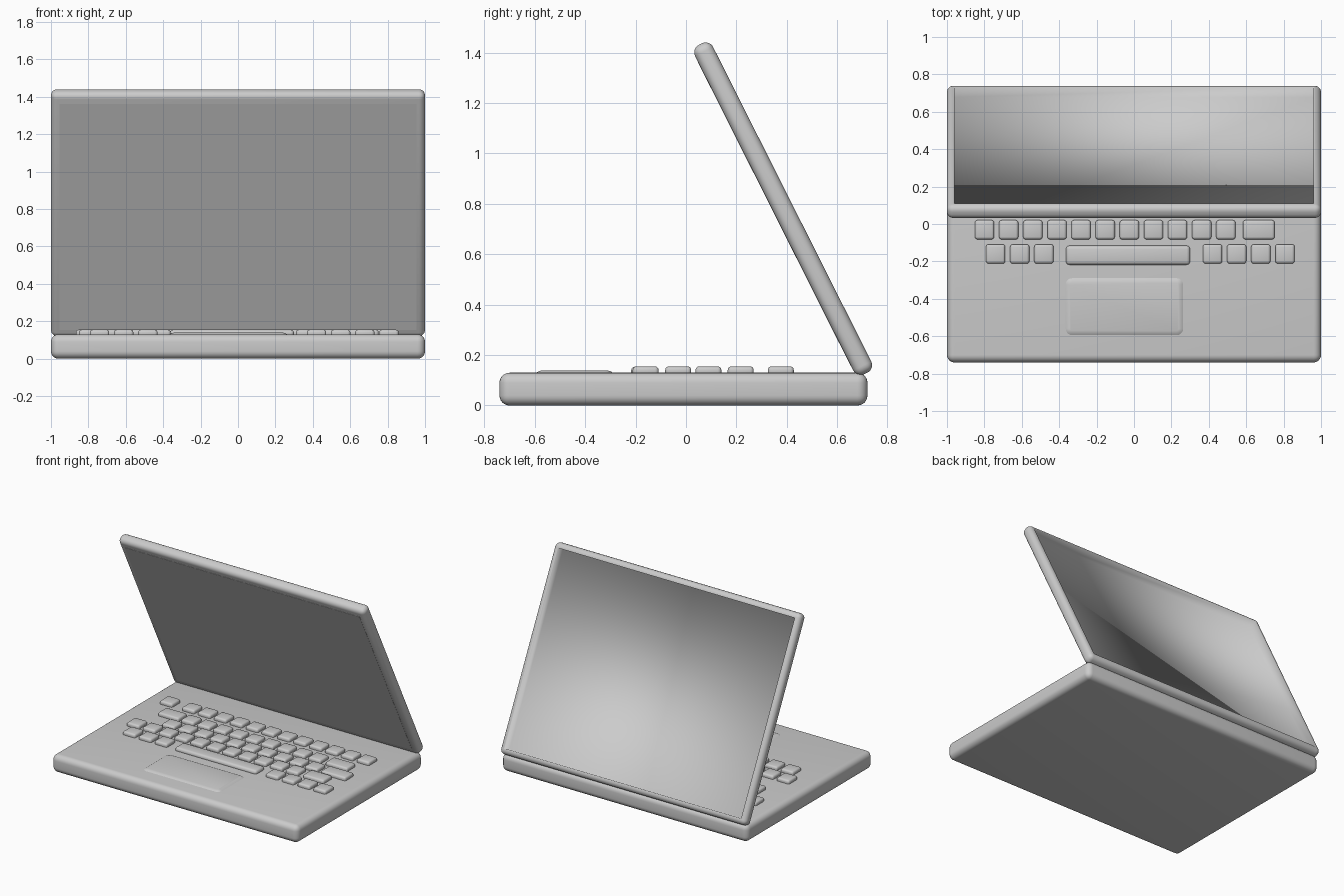
import bpy, bmesh
from math import radians
from mathutils import Matrix

if "Cube" in bpy.data.objects:
    bpy.data.objects.remove(bpy.data.objects["Cube"])

TILT = radians(26.7)


def rounded_bmesh(size, radius, segments):
    bm = bmesh.new()
    bmesh.ops.create_cube(bm, size=1)
    bmesh.ops.scale(bm, vec=size, verts=bm.verts)
    bmesh.ops.bevel(bm, geom=bm.edges[:], offset=radius, segments=segments,
                    profile=0.5, affect='EDGES')
    return bm


def finish(name, bm, location, tilt=0.0, angle=35):
    bmesh.ops.recalc_face_normals(bm, faces=bm.faces)
    bm.transform(Matrix.Rotation(tilt, 4, 'X'))
    mesh = bpy.data.meshes.new(name)
    bm.to_mesh(mesh)
    bm.free()
    obj = bpy.data.objects.new(name, mesh)
    obj.location = location
    bpy.context.collection.objects.link(obj)
    bpy.ops.object.select_all(action='DESELECT')
    obj.select_set(True)
    bpy.context.view_layer.objects.active = obj
    bpy.ops.object.shade_smooth_by_angle(angle=radians(angle))
    return obj


def rounded_box(name, location, size, radius, segments=3):
    return finish(name, rounded_bmesh(size, radius, segments), location)


# Keyboard base
rounded_box("base", (0, -0.01, 0.065), (2, 1.46, 0.13), 0.04, 6)

# Lid: soft rounded shell, hollowed from the back
LID_POS = (0, 0.3855, 0.7805)
bm = rounded_bmesh((2, 0.08, 1.462), 0.033, 6)
panel = max(bm.faces, key=lambda f: f.calc_center_median().y)
bmesh.ops.inset_region(bm, faces=[panel], thickness=0.010)
bmesh.ops.inset_region(bm, faces=[panel], thickness=0.001)
bmesh.ops.translate(bm, vec=(0, -0.06, 0), verts=panel.verts)
finish("lid", bm, LID_POS, TILT, angle=180)

# Screen panel, flush with the front of the lid
bm = bmesh.new()
bmesh.ops.create_cube(bm, size=1)
bmesh.ops.scale(bm, vec=(1.91, 0.01, 1.35), verts=bm.verts)
bmesh.ops.translate(bm, vec=(0, -0.036, -0.005), verts=bm.verts)
finish("screen", bm, LID_POS, TILT)

# Touchpad: barely raised plate with rounded corners and softly sloping sides
bm = bmesh.new()
bmesh.ops.create_grid(bm, x_segments=1, y_segments=1, size=0.5)
bmesh.ops.scale(bm, vec=(0.63, 0.306, 1), verts=bm.verts)
bmesh.ops.bevel(bm, geom=bm.verts[:], offset=0.035, segments=5, profile=0.5,
                affect='VERTICES')
pad = bm.faces[:]
for inset, rise in ((0.010, 0.006), (0.014, 0.004)):
    bmesh.ops.inset_region(bm, faces=pad, thickness=inset, use_boundary=True)
    bmesh.ops.translate(bm, vec=(0, 0, rise),
                        verts=list({v for f in pad for v in f.verts}))
finish("touchpad", bm, (-0.051, -0.442, 0.1295))

# Keyboard rows: y, first key x, key count, extra keys as (x, width)
PITCH, KEY = 0.129, 0.103
ROWS = [
    ("function", 0.376, -0.635, 12, [(-0.815, KEY)]),
    ("number", 0.217, -0.53, 9, [(-0.685, 0.17), (0.68, 0.18)]),
    ("upper", 0.089, -0.597, 10, [(0.745, 0.20)]),
    ("middle", -0.031, -0.799, 11, [(0.667, 0.17)]),
    ("lower_left", -0.160, -0.740, 3, []),
    ("lower_right", -0.160, 0.420, 4, []),
]
for row, y, start, count, extra in ROWS:
    keys = [(start + i * PITCH, KEY) for i in range(count)] + extra
    for i, (x, width) in enumerate(keys):
        rounded_box(f"key_{row}_{i + 1}", (x, y, 0.135),
                    (width, KEY, 0.04), 0.014)

# Space bar
rounded_box("space_bar", (-0.032, -0.167, 0.135), (0.663, 0.102, 0.04), 0.018)
